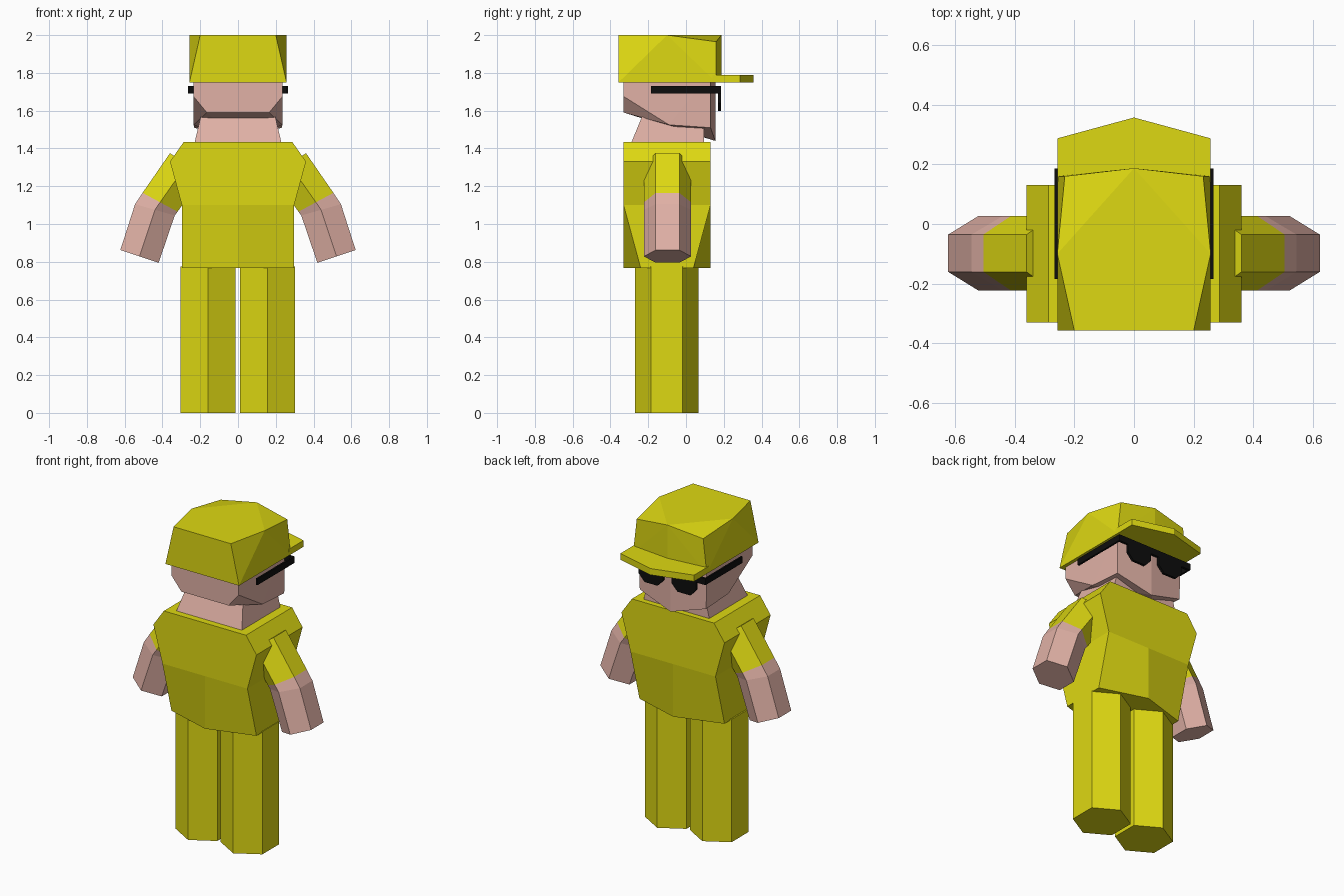
import bpy, bmesh, math
from mathutils import Vector

cube = bpy.data.objects.get("Cube")
if cube:
    bpy.data.objects.remove(cube, do_unlink=True)


def material(name, rgb):
    m = bpy.data.materials.new(name)
    m.use_nodes = True
    m.diffuse_color = (*rgb, 1)
    bsdf = next(n for n in m.node_tree.nodes if n.type == 'BSDF_PRINCIPLED')
    bsdf.inputs["Base Color"].default_value = (*rgb, 1)
    bsdf.inputs["Roughness"].default_value = 0.8
    return m


YELLOW = material("yellow cloth", (0.73, 0.69, 0.006))
SKIN = material("skin", (0.75, 0.44, 0.38))
BLACK = material("black plastic", (0.004, 0.004, 0.004))


def finish(name, bm, mats):
    bmesh.ops.recalc_face_normals(bm, faces=bm.faces)
    mesh = bpy.data.meshes.new(name)
    bm.to_mesh(mesh)
    bm.free()
    for m in mats:
        mesh.materials.append(m)
    obj = bpy.data.objects.new(name, mesh)
    bpy.context.scene.collection.objects.link(obj)
    return obj


def loft(name, rings, mats, bands=None):
    """Skin a stack of equal rings; bands gives the material index of each section."""
    bm = bmesh.new()
    bands = bands or [0] * (len(rings) - 1)
    loops = [[bm.verts.new(p) for p in ring] for ring in rings]
    n = len(loops[0])
    for lower, upper, band in zip(loops, loops[1:], bands):
        for i in range(n):
            j = (i + 1) % n
            bm.faces.new((lower[i], lower[j], upper[j], upper[i])).material_index = band
    bm.faces.new(loops[0]).material_index = bands[0]
    bm.faces.new(loops[-1]).material_index = bands[-1]
    return finish(name, bm, mats)


def hull(name, points, mat):
    """Convex solid from half its corner points, mirrored across x."""
    bm = bmesh.new()
    corners = {p for x, y, z in points for p in ((x, y, z), (-x, y, z))}
    verts = [bm.verts.new(p) for p in sorted(corners)]
    bmesh.ops.convex_hull(bm, input=verts)
    bmesh.ops.dissolve_limit(bm, angle_limit=math.radians(0.5),
                             verts=bm.verts, edges=bm.edges)
    return finish(name, bm, [mat])


def box(name, lo, hi, mat):
    (x0, y0, z0), (x1, y1, z1) = lo, hi
    flat = [(x0, y0), (x1, y0), (x1, y1), (x0, y1)]
    return loft(name, [[(x, y, z) for x, y in flat] for z in (z0, z1)], [mat])


# Legs: hexagonal columns
for side, cx in (("left", 0.155), ("right", -0.16)):
    hexagon = [(cx + 0.168 * math.sin(a * math.pi / 3),
                -0.102 + 0.168 * math.cos(a * math.pi / 3)) for a in range(6)]
    loft(side + "_leg", [[(x, y, z) for x, y in hexagon] for z in (0, 0.775)], [YELLOW])


# Torso: boxy shoulders, tapering into a six-sided waist
def torso_ring(w, z, inset=0.0):
    b, f = -0.33, 0.13
    return [(-w, b + inset, z), (0, b, z), (w, b + inset, z),
            (w, f - inset, z), (0, f, z), (-w, f - inset, z)]


loft("torso", [torso_ring(0.297, 0.768, 0.09), torso_ring(0.297, 1.10),
               torso_ring(0.36, 1.33), torso_ring(0.287, 1.435)], [YELLOW])

# Neck
loft("neck", [[(-w, b, z), (w, b, z), (w, 0.095, z), (-w, 0.095, z)]
              for w, b, z in ((0.23, -0.29, 1.43), (0.19, -0.22, 1.60))], [SKIN])

# Head: ridged face with a pointed chin
hull("head", [(0.235, -0.33, 1.80), (0.235, -0.33, 1.675), (0.165, -0.33, 1.59),
              (0.235, -0.09, 1.525), (0.235, 0.13, 1.80), (0.232, 0.13, 1.51),
              (0, 0.155, 1.80), (0, 0.155, 1.44)], SKIN)

# Cap and its bill
hull("cap", [(0.257, -0.357, 1.75), (0.257, -0.10, 1.75), (0.257, 0.16, 1.75),
             (0, 0.187, 1.75), (0.20, -0.357, 2.0), (0.257, -0.10, 2.0),
             (0.232, 0.16, 1.965), (0, 0.187, 2.0)], YELLOW)
hull("cap_bill", [(x, y, z) for z in (1.75, 1.79)
                  for x, y in ((0.257, 0.14), (0.257, 0.287), (0, 0.357))], YELLOW)


# Arms: bent hexagonal tubes, sleeve above and bare forearm below
def arm_ring(outer, inner, sign):
    cy, r = -0.098, 0.125
    o, i = Vector(outer), Vector(inner)
    c = (o + i) / 2
    return [(sign * p.x, cy + k * r, p.y) for p, k in
            ((o, -0.5), (o, 0.5), (c, 1), (i, 0.5), (i, -0.5), (c, -1))]


ARM = [((0.36, 1.375), (0.185, 1.255)), ((0.505, 1.165), (0.32, 1.065)),
       ((0.545, 1.105), (0.335, 1.045)), ((0.623, 0.862), (0.42, 0.795))]
for side, sign in (("left", 1), ("right", -1)):
    loft(side + "_arm", [arm_ring(o, i, sign) for o, i in ARM], [YELLOW, SKIN], [0, 1, 1])

# Sunglasses: bar, temples and two chamfered lenses
box("glasses_bar", (-0.265, 0.17, 1.69), (0.265, 0.186, 1.73), BLACK)
for side, sign in (("left", 1), ("right", -1)):
    box(side + "_glasses_temple", (sign * 0.255, -0.185, 1.69),
        (sign * 0.266, 0.186, 1.73), BLACK)
    outline = [(-0.085, 1.71), (-0.085, 1.64), (-0.045, 1.597),
               (0.045, 1.597), (0.085, 1.64), (0.085, 1.71)]
    loft(side + "_lens", [[(sign * 0.115 + x, y, z) for x, z in outline]
                          for y in (0.17, 0.186)], [BLACK])
